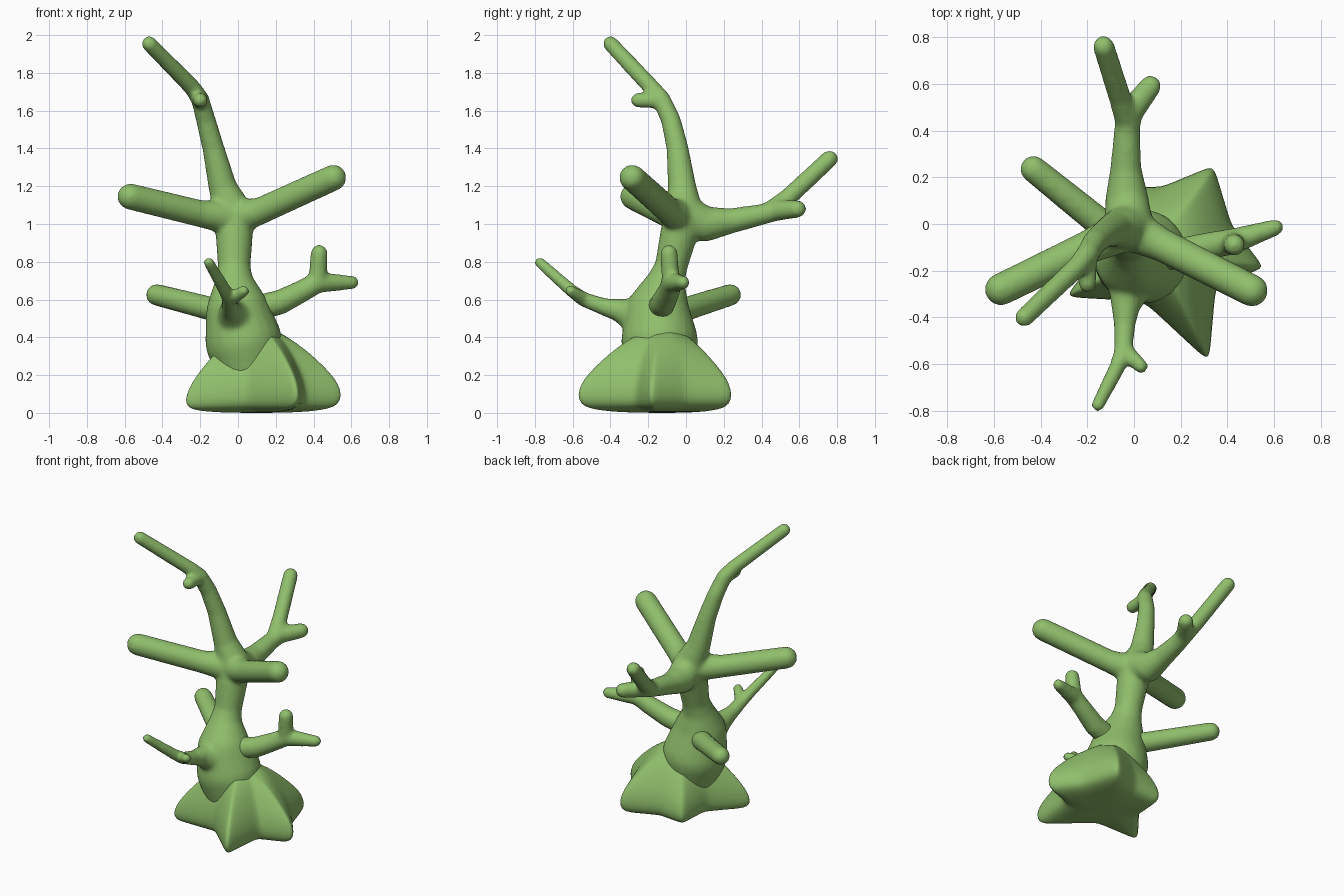
import bpy, bmesh
from mathutils import Vector

if "Cube" in bpy.data.objects:
    bpy.data.objects.remove(bpy.data.objects["Cube"])

mat = bpy.data.materials.new("coral_green")
mat.diffuse_color = (0.28, 0.52, 0.15, 1)
mat.use_nodes = True
mat.node_tree.nodes["Principled BSDF"].inputs["Base Color"].default_value = mat.diffuse_color


def finish(name, bm):
    me = bpy.data.meshes.new(name)
    bm.to_mesh(me)
    bm.free()
    ob = bpy.data.objects.new(name, me)
    bpy.context.collection.objects.link(ob)
    me.materials.append(mat)
    for p in me.polygons:
        p.use_smooth = True
    return ob


def capsule(bm, a, b):
    """Convex hull of two spheres given as (x, y, z, radius)."""
    part = bmesh.new()
    for x, y, z, r in (a, b):
        s = bmesh.ops.create_icosphere(part, subdivisions=3, radius=r + 0.004)
        bmesh.ops.translate(part, verts=s["verts"], vec=(x, y, z))
    bmesh.ops.delete(part, geom=part.faces[:], context="FACES_ONLY")
    out = bmesh.ops.convex_hull(part, input=part.verts[:])
    inner = {g for g in out["geom_interior"] + out["geom_unused"]
             if isinstance(g, bmesh.types.BMVert)}
    bmesh.ops.delete(part, geom=list(inner), context="VERTS")
    loose = [e for e in part.edges if not e.link_faces]
    bmesh.ops.delete(part, geom=loose, context="EDGES")
    bmesh.ops.recalc_face_normals(part, faces=part.faces[:])
    tmp = bpy.data.meshes.new("tmp")
    part.to_mesh(tmp)
    part.free()
    bm.from_mesh(tmp)
    bpy.data.meshes.remove(tmp)


def limbs(name, paths, smooth=10):
    """Fuse chains of tapered capsules into one smooth surface."""
    bm = bmesh.new()
    for path in paths:
        for a, b in zip(path, path[1:]):
            capsule(bm, a, b)
    ob = finish(name, bm)
    m = ob.modifiers.new("fuse", "REMESH")
    m.mode = "VOXEL"
    m.voxel_size = 0.012
    m.use_smooth_shade = True
    m = ob.modifiers.new("blend", "SMOOTH")
    m.factor = 0.5
    m.iterations = smooth
    return ob


# trunk with the branches that flow out of it
fork = (-0.02, -0.01, 1.05, 0.1)
limbs("trunk_and_branches", [
    # trunk
    [(0.05, -0.14, 0.26, 0.17), (0.03, -0.14, 0.38, 0.2), (0.0, -0.15, 0.53, 0.165),
     (-0.02, -0.11, 0.68, 0.1), (-0.02, -0.08, 0.77, 0.082), (-0.02, -0.04, 0.94, 0.095), fork],
    # tall top branch and its twig
    [fork, (-0.08, -0.02, 1.19, 0.072), (-0.13, -0.045, 1.4, 0.055), (-0.17, -0.08, 1.55, 0.049),
     (-0.2, -0.13, 1.66, 0.045), (-0.24, -0.18, 1.72, 0.042), (-0.47, -0.40, 1.955, 0.038)],
    [(-0.2, -0.12, 1.655, 0.04), (-0.2, -0.255, 1.655, 0.036)],
    # left and right arms
    [(-0.02, -0.02, 1.03, 0.09), (-0.2, -0.1, 1.055, 0.068), (-0.57, -0.28, 1.145, 0.066)],
    [(-0.02, -0.02, 1.03, 0.09), (0.12, -0.09, 1.07, 0.068), (0.505, -0.285, 1.245, 0.066)],
    # back branch with two tips
    [fork, (-0.03, 0.1, 1.0, 0.09), (-0.035, 0.23, 1.015, 0.064), (-0.03, 0.4, 1.05, 0.052),
     (-0.02, 0.47, 1.07, 0.052), (0.07, 0.59, 1.08, 0.044)],
    [(-0.03, 0.45, 1.07, 0.05), (-0.06, 0.54, 1.14, 0.045), (-0.13, 0.76, 1.345, 0.043)],
    # thin front branch with two tips
    [(-0.01, -0.24, 0.5, 0.1), (-0.035, -0.34, 0.54, 0.06), (-0.04, -0.43, 0.56, 0.043),
     (-0.045, -0.54, 0.6, 0.036), (-0.07, -0.61, 0.65, 0.032), (-0.155, -0.775, 0.797, 0.026)],
    [(-0.04, -0.54, 0.6, 0.034), (0.03, -0.61, 0.645, 0.028)],
], 14)

# lower side branches, set into the trunk
limbs("right_branch", [
    [(0.08, -0.14, 0.55, 0.065), (0.22, -0.12, 0.585, 0.062), (0.34, -0.09, 0.645, 0.055),
     (0.42, -0.075, 0.69, 0.052), (0.605, -0.015, 0.69, 0.032)],
    [(0.42, -0.08, 0.69, 0.045), (0.43, -0.09, 0.845, 0.042)],
])
limbs("left_back_branch", [[(-0.04, -0.08, 0.525, 0.062), (-0.43, 0.235, 0.625, 0.054)]])

# star-shaped base: tips and notches in order round the centre (x, y, tip z)
centre = Vector((0.1, -0.12))
tips = [(0.33, -0.61, 0.1), (0.575, -0.19, 0.1), (0.35, 0.265, 0.1),
        (-0.09, 0.17, 0.07), (-0.31, -0.32, 0.06)]
notches = [(0.36, -0.27), (0.43, 0.0), (0.12, 0.17), (-0.12, -0.08), (0.04, -0.34)]
N = 8
outline = []
for i in range(5):
    ends = (tips[i], notches[i], tips[(i + 1) % 5])
    for k in range(2 * N):
        a, b = ends[k // N], ends[k // N + 1]
        f = (k % N) / N
        w = 1 - f if k < N else f
        tip_z = tips[i][2] if k < N else tips[(i + 1) % 5][2]
        outline.append((Vector(a[:2]).lerp(Vector(b[:2]), f), w, 0.1 + (tip_z - 0.1) * w))

bm = bmesh.new()
rings = [(t, True) for t in (0.12, 0.25, 0.38, 0.5, 0.62, 0.74, 0.85, 0.94)]
rings += [(1.0, None)] + [(t, False) for t in (0.95, 0.85, 0.7, 0.5, 0.25)]
cols = []
for t, top in rings:
    row = []
    for p, w, ez in outline:
        q = centre.lerp(p, t)
        low = ez * 0.45 * t ** 4
        if top:
            z = ez + 0.03 + (0.43 - ez) * (1 - t ** (2.3 - 0.7 * w))
        else:
            z = ez - 0.01 if top is None else low
        row.append(bm.verts.new((q.x, q.y, z)))
    cols.append(row)
n = len(outline)
for r0, r1 in zip(cols, cols[1:]):
    for j in range(n):
        bm.faces.new((r0[j], r1[j], r1[(j + 1) % n], r0[(j + 1) % n]))
for row, z in ((cols[0], 0.46), (cols[-1], 0.0)):
    v = bm.verts.new((centre.x, centre.y, z))
    for j in range(n):
        bm.faces.new((row[j], row[(j + 1) % n], v))
bmesh.ops.recalc_face_normals(bm, faces=bm.faces[:])
base = finish("star_base", bm)
m = base.modifiers.new("soften", "SMOOTH")
m.factor = 0.5
m.iterations = 4
m = base.modifiers.new("refine", "SUBSURF")
m.levels = m.render_levels = 1
